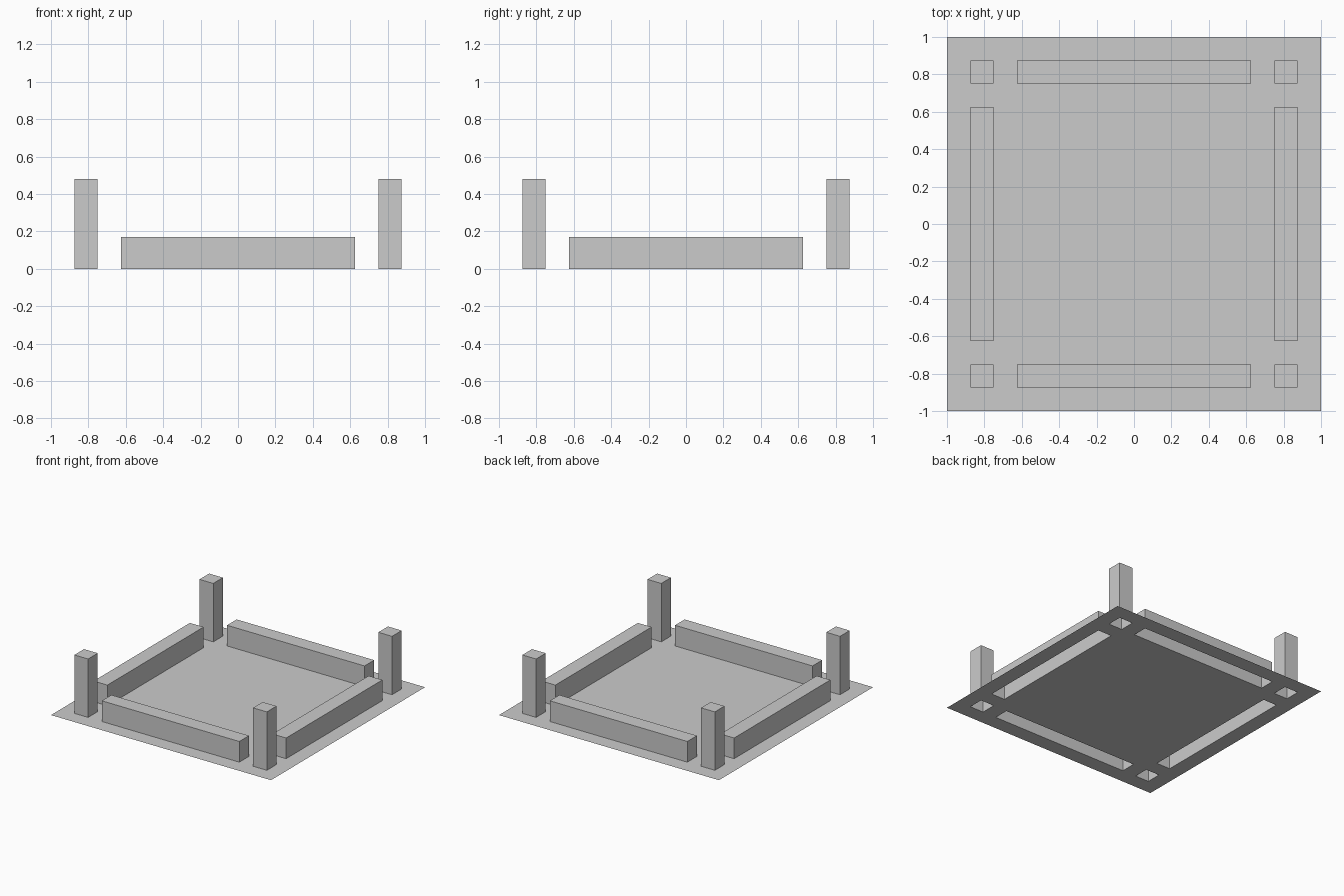
import bpy
import bmesh

if "Cube" in bpy.data.objects:
    bpy.data.objects.remove(bpy.data.objects["Cube"])

POST_H, WALL_H = 0.48, 0.17
INNER, OUTER, WALL_END = 0.75, 0.875, 0.625


def in_band(v):
    return INNER < abs(v) < OUTER


def is_post(c):
    return in_band(c.x) and in_band(c.y)


def is_wall(c):
    return (in_band(c.x) and abs(c.y) < WALL_END) or (in_band(c.y) and abs(c.x) < WALL_END)


def raise_cells(bm, test, height):
    """Pull the matching floor cells upward, leaving them open underneath."""
    cells = [f for f in bm.faces if abs(f.calc_center_median().z) < 1e-5
             and test(f.calc_center_median())]
    geom = bmesh.ops.extrude_face_region(bm, geom=cells)["geom"]
    verts = [g for g in geom if isinstance(g, bmesh.types.BMVert)]
    bmesh.ops.translate(bm, verts=verts, vec=(0, 0, height))
    # Remove any floor cells left under the raised shape
    left = [f for f in bm.faces if all(abs(v.co.z) < 1e-5 for v in f.verts)
            and test(f.calc_center_median())]
    if left:
        bmesh.ops.delete(bm, geom=left, context='FACES')


# Floor sheet of 16 x 16 cells, with corner posts and low side walls pulled up
bm = bmesh.new()
bmesh.ops.create_grid(bm, x_segments=16, y_segments=16, size=1.0)
raise_cells(bm, is_post, POST_H)
raise_cells(bm, is_wall, WALL_H)
bm.normal_update()

mesh = bpy.data.meshes.new("floor_with_walls_and_posts")
bm.to_mesh(mesh)
bm.free()
obj = bpy.data.objects.new("floor_with_walls_and_posts", mesh)
bpy.context.collection.objects.link(obj)
